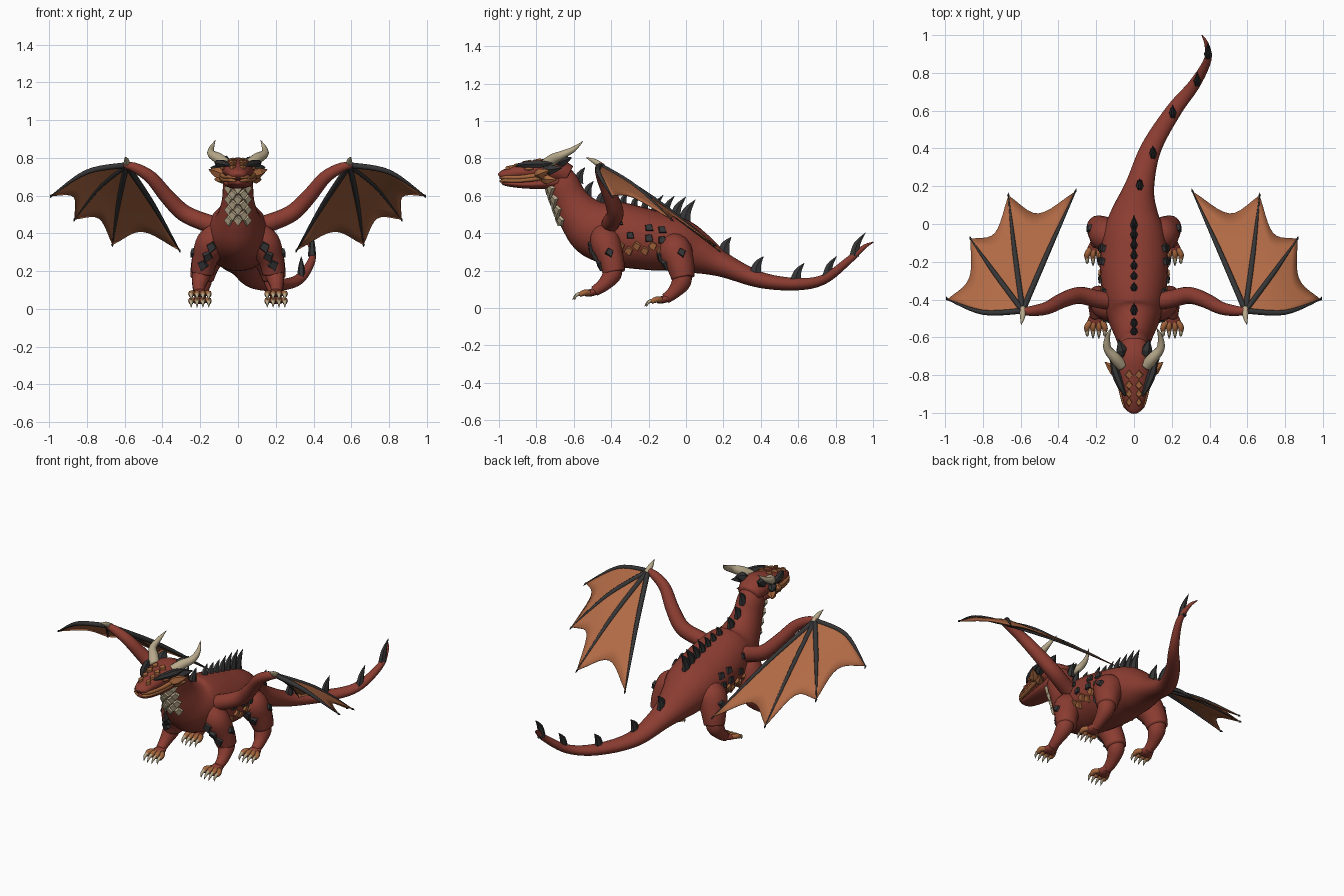
import bpy, bmesh, math
from mathutils import Vector as V
from mathutils.bvhtree import BVHTree

if "Cube" in bpy.data.objects:
    bpy.data.objects.remove(bpy.data.objects["Cube"])


def mat(name, rgb):
    m = bpy.data.materials.new(name)
    m.diffuse_color = (*rgb, 1)
    m.use_nodes = True
    m.node_tree.nodes["Principled BSDF"].inputs["Base Color"].default_value = m.diffuse_color
    return m


RED = mat("red_hide", (0.26, 0.046, 0.031))
DARK = mat("charcoal_scale", (0.036, 0.036, 0.038))
TAN = mat("bone", (0.48, 0.40, 0.26))
ORANGE = mat("orange_scale", (0.37, 0.13, 0.045))
SKIN = mat("wing_skin", (0.44, 0.145, 0.06))


def finish(bm, name, m, smooth=True):
    bmesh.ops.recalc_face_normals(bm, faces=bm.faces)
    me = bpy.data.meshes.new(name)
    bm.to_mesh(me)
    bm.free()
    ob = bpy.data.objects.new(name, me)
    bpy.context.collection.objects.link(ob)
    me.materials.append(m)
    me.polygons.foreach_set("use_smooth", [smooth] * len(me.polygons))
    return ob


def spline(pts, n):
    """Catmull-Rom through tuples of any length."""
    out = []
    for i in range(len(pts) - 1):
        a, b, c, d = pts[max(i - 1, 0)], pts[i], pts[i + 1], pts[min(i + 2, len(pts) - 1)]
        for k in range(n):
            t = k / n
            out.append([0.5 * (2 * q + (r - p) * t + (2 * p - 5 * q + 4 * r - s) * t * t
                               + (3 * q - p - 3 * r + s) * t ** 3) for p, q, r, s in zip(a, b, c, d)])
    return out + [list(pts[-1])]


def add_tube(bm, pts, sides=16, n=5, side=V((1, 0, 0))):
    """Loft of ellipses: each point is x, y, z, radius, (second radius)."""
    P = spline([tuple(p) if len(p) == 5 else (*p, p[3]) for p in pts], n)
    rings = []
    for i, p in enumerate(P):
        c = V(p[:3])
        t = (V(P[min(i + 1, len(P) - 1)][:3]) - V(P[max(i - 1, 0)][:3])).normalized()
        s = (side - t * t.dot(side)).normalized()
        o = t.cross(s)
        rings.append([bm.verts.new(c + s * (p[3] * math.cos(a)) + o * (p[4] * math.sin(a)))
                      for a in [2 * math.pi * k / sides for k in range(sides)]])
    for A, B in zip(rings, rings[1:]):
        for k in range(sides):
            bm.faces.new((A[k], A[(k + 1) % sides], B[(k + 1) % sides], B[k]))
    bm.faces.new(rings[0])
    bm.faces.new(rings[-1])


def tube(name, pts, m, sides=16, n=5, side=V((1, 0, 0)), smooth=True):
    bm = bmesh.new()
    add_tube(bm, pts, sides, n, side)
    return finish(bm, name, m, smooth)


def caster(ob):
    tree = BVHTree.FromPolygons([v.co for v in ob.data.vertices], [p.vertices[:] for p in ob.data.polygons])
    return lambda o, d: tree.ray_cast(V(o), V(d))[:2]


def plate(bm, p, nrm, along, w, l, h=0.012):
    """Raised kite-shaped scale lying on a surface."""
    if p is None:
        return
    a = V(along)
    a = (a - nrm * a.dot(nrm)).normalized()
    b = nrm.cross(a)
    base = p - nrm * 0.008
    q = [bm.verts.new(base + v) for v in (-a * l * .45, b * w * .5, a * l * .55, -b * w * .5)]
    top = [bm.verts.new(p + nrm * h + v) for v in (-a * l * .3, b * w * .4, a * l * .5, -b * w * .4)]
    bm.faces.new(q)
    bm.faces.new(top)
    for k in range(4):
        bm.faces.new((q[k], q[(k + 1) % 4], top[(k + 1) % 4], top[k]))


dark, orange, tan, spikes, teeth = (bmesh.new() for _ in range(5))

# neck, torso and tail as one loft
body = tube("body", [
    (0, -.69, .735, .06, .06), (0, -.66, .67, .078, .085), (0, -.62, .58, .085, .095), (0, -.56, .49, .11, .125),
    (0, -.48, .425, .145, .16), (0, -.36, .395, .17, .172), (0, -.2, .365, .18, .162), (0, -.05, .34, .165, .145),
    (.005, .06, .295, .125, .115), (.03, .2, .23, .078, .066), (.09, .4, .15, .055, .043), (.21, .6, .128, .042, .033),
    (.32, .74, .155, .031, .026), (.39, .87, .255, .02, .02), (.385, .95, .325, .012, .012),
    (.36, 1.0, .352, .003, .003)], RED, 28, 6)
hit = caster(body)


# dorsal spikes
def spike(x, y, h, l, w=.022):
    p, _ = hit((x, y, 2), (0, 0, -1))
    if p:
        add_tube(spikes, [(x, y, p.z - .025, w, l / 2), (x, y + h * .15, p.z + h * .4, w * .7, l * .33),
                          (x, y + h * .6, p.z + h, .001, .001)], 6, 3)


for x, y, h, l in [(0, -.575, .06, .06), (0, -.53, .06, .06), (0, -.46, .07, .07), (0, -.34, .055, .05),
                   (0, -.28, .055, .05), (0, -.225, .065, .05), (0, -.17, .08, .055), (0, -.115, .09, .06),
                   (0, -.06, .1, .07), (0, -.01, .1, .08), (.03, .2, .07, .08), (.1, .37, .075, .075),
                   (.205, .585, .08, .07), (.335, .755, .085, .06), (.392, .9, .1, .06)]:
    spike(x, y, h, l)

# throat scales
for r in range(7):
    z = .64 - r * .028
    for x in ((-.027, .027) if r % 2 else (-.048, 0, .048)):
        p, n = hit((x, -2, z), (0, 1, 0))
        plate(tan, p, n, (0, 0, -1), .055, .062, .014)

# head and jaw
tube("head", [(0, -.998, .702, .015, .012), (0, -.98, .71, .043, .026), (0, -.9, .725, .066, .042),
              (0, -.8, .735, .085, .055), (0, -.7, .735, .092, .066), (0, -.63, .705, .07, .06)], RED, 20)
tube("lower_jaw", [(0, -.985, .672, .022, .009), (0, -.96, .668, .045, .016), (0, -.88, .661, .062, .02),
                   (0, -.78, .664, .075, .028), (0, -.68, .68, .075, .04)], RED, 20)

# forehead scales
up = V((0, -.2, 1)).normalized()
for y, z, w in [(-.945, .755, .035), (-.9, .768, .04), (-.855, .782, .045), (-.8, .79, .05)]:
    for x in (-.026, .026):
        plate(orange, V((x, y, z - .004)), up, (0, 1, .2), w, .055, .01)

for s, tag in ((1, "left"), (-1, "right")):
    def M(pts):
        return [(s * p[0], *p[1:]) for p in pts]

    # horns, lips, brows, cheek frills and teeth
    tube("horn_" + tag, M([(.065, -.75, .765, .032), (.1, -.71, .795, .03), (.14, -.66, .82, .022),
                           (.14, -.6, .85, .014), (.12, -.55, .893, .001)]), TAN, 12)
    for z, dz in ((.699, 1), (.682, -1)):
        tube("lip_" + tag, M([(.012, -.992, z - .004, .007), (.046, -.965, z, .01), (.068, -.89, z, .011),
                              (.086, -.8, z + .01, .012), (.1, -.73, z + .018, .004)]), ORANGE, 8)
        for k in range(6):
            x, y = .045 + k * .006, -.965 + k * .028
            add_tube(teeth, M([(x + .006, y, z, .006), (x + .004, y, .69 - dz * .01, .001)]), 5, 1)
    tube("brow_" + tag, M([(.045, -.91, .76, .006), (.07, -.86, .768, .018), (.1, -.78, .77, .022),
                           (.12, -.71, .775, .003)]), DARK, 6, 2, smooth=False)
    tube("eye_" + tag, M([(.076, -.865, .744, .004), (.084, -.84, .745, .009), (.088, -.815, .746, .004)]), ORANGE, 8)
    for a, b, r, bm in [((.075, -.8, .71), (.155, -.73, .738), .03, orange),
                        ((.08, -.76, .735), (.145, -.66, .75), .028, dark),
                        ((.07, -.77, .69), (.125, -.69, .685), .026, orange),
                        ((.06, -.7, .77), (.08, -.61, .805), .03, dark)]:
        mid = [(p * .6 + q * .4) for p, q in zip(a, b)]
        add_tube(bm, M([(*a, r * .6), (*mid, r), (*b, .001)]), 5, 2)

    # flank scales
    for y, z, w in [(-.41, .41, .06), (-.46, .35, .06), (-.36, .46, .05), (-.2, .43, .055), (-.13, .42, .055),
                    (-.2, .375, .055), (-.13, .365, .055), (-.3, .39, .05)]:
        p, n = hit((s, y, z), (-s, 0, 0))
        plate(dark, p, n, (0, 1, -.8), w, w * 1.1)
    for k in range(7):
        p, n = hit((s, -.35 + k * .043, .335 - (k % 2) * .025), (-s, 0, 0))
        plate(orange, p, n, (0, .2, -1), .055, .06)

    # legs: upper limb, lower limb, foot, toes, claws
    for leg, dy, upper, lower, foot in [
        ("front", -.5, [(.09, -.45, .41, .06), (.14, -.43, .35, .082), (.175, -.4, .26, .068), (.188, -.385, .19, .06)],
         [(.185, -.39, .23, .045), (.195, -.395, .18, .05), (.205, -.44, .125, .036), (.205, -.49, .09, .028)], .082),
        ("hind", -.115, [(.09, -.08, .36, .06), (.14, -.06, .31, .09), (.175, -.03, .23, .075), (.19, -.015, .16, .062)],
         [(.185, -.02, .2, .05), (.192, -.025, .14, .052), (.2, -.065, .085, .036), (.2, -.11, .05, .028)], .045)]:
        thigh = tube(f"{leg}_upper_leg_{tag}", M(upper), RED)
        tube(f"{leg}_lower_leg_{tag}", M(lower), RED)
        tube(f"{leg}_foot_{tag}", M([(.2, dy + .03, foot + .012, .024, .02), (.203, dy - .01, foot, .042, .02),
                                     (.205, dy - .04, foot - .006, .04, .014)]), RED, 12)
        cast = caster(thigh)
        for x, z in ((.16, .28), (.185, .235), (.14, .33)):
            p, n = cast((s * x, -2, z), (0, 1, 0))
            plate(dark, p, n, (s * .3, 0, -1), .06, .075)
        p, n = cast((s, dy + .09, .3), (-s, 0, 0))
        plate(dark, p, n, (0, .3, -1), .05, .06)
        for k in range(4):
            x = .155 + k * .031
            tip = dy - (.095 if k in (0, 3) else .108)
            tube(f"{leg}_toe_{tag}", M([(.2 + (x - .2) * .6, dy - .015, foot, .015), (x, dy - .045, foot, .016),
                                        (x, dy - .07, foot - .012, .012)]), ORANGE, 8, 3)
            tube(f"{leg}_claw_{tag}", M([(x, dy - .055, foot - .004, .011), (x, dy - .085, foot - .012, .009),
                                         (x, tip, foot - .038, .001)]), TAN, 8, 3)

    # wing arm and thumb claw
    tube("wing_arm_" + tag, M([(.08, -.41, .43, .05), (.18, -.4, .46, .047), (.29, -.378, .51, .045),
                               (.38, -.405, .6, .04), (.46, -.445, .695, .034), (.54, -.46, .745, .027),
                               (.605, -.462, .765, .016)]), RED, 16, 5, V((0, 1, 0)))
    tube("wing_thumb_" + tag, M([(.59, -.445, .755, .018), (.59, -.49, .785, .014), (.598, -.535, .805, .001)]), TAN, 10)

    # wing fingers
    W = (.59, -.46, .762)
    mids = [(.8, -.468, .725), (.735, -.265, .645), (.632, -.15, .567), (.452, -.14, .555)]
    tips = [(.988, -.4, .6), (.865, -.08, .475), (.665, .15, .34), (.31, .172, .31)]
    fingers = []
    for m, t in zip(mids, tips):
        pts = [(*W, .015), (*m, .013), (*t, .003)]
        fingers.append([V(q[:3]) for q in spline(pts, 10)])
        tube("wing_finger_" + tag, M(pts), DARK, 8, 6, V((0, 0, 1)))
        hook = [t[0] + (t[0] - m[0]) * .03, t[1] + .015, t[2] - .012]
        tube("finger_claw_" + tag, M([(*t, .007), (*hook, .001)]), DARK, 6, 2)

    # scalloped wing skin between neighbouring fingers
    bm = bmesh.new()
    for A, B in zip(fingers, fingers[1:]):
        def point(u, t):
            f = t * (1 - .84 * u * (1 - u)) * 20
            i = min(int(f), 19)
            q = A[i].lerp(A[i + 1], f - i).lerp(B[i].lerp(B[i + 1], f - i), u)
            return bm.verts.new((s * q.x, q.y, q.z))
        grid = [[point(i / 10, j / 8) for j in range(9)] for i in range(11)]
        for i in range(10):
            for j in range(8):
                bm.faces.new((grid[i][j], grid[i + 1][j], grid[i + 1][j + 1], grid[i][j + 1]))
    bmesh.ops.remove_doubles(bm, verts=bm.verts, dist=.0005)
    skin = finish(bm, "wing_skin_" + tag, SKIN)
    sol = skin.modifiers.new("thickness", "SOLIDIFY")
    sol.thickness, sol.offset = .005, 0

# collected scales, spikes and teeth
for bm, name, m in [(dark, "dark_scales", DARK), (orange, "orange_scales", ORANGE), (tan, "throat_scales", TAN),
                    (spikes, "back_spikes", DARK), (teeth, "teeth", TAN)]:
    finish(bm, name, m, False)
